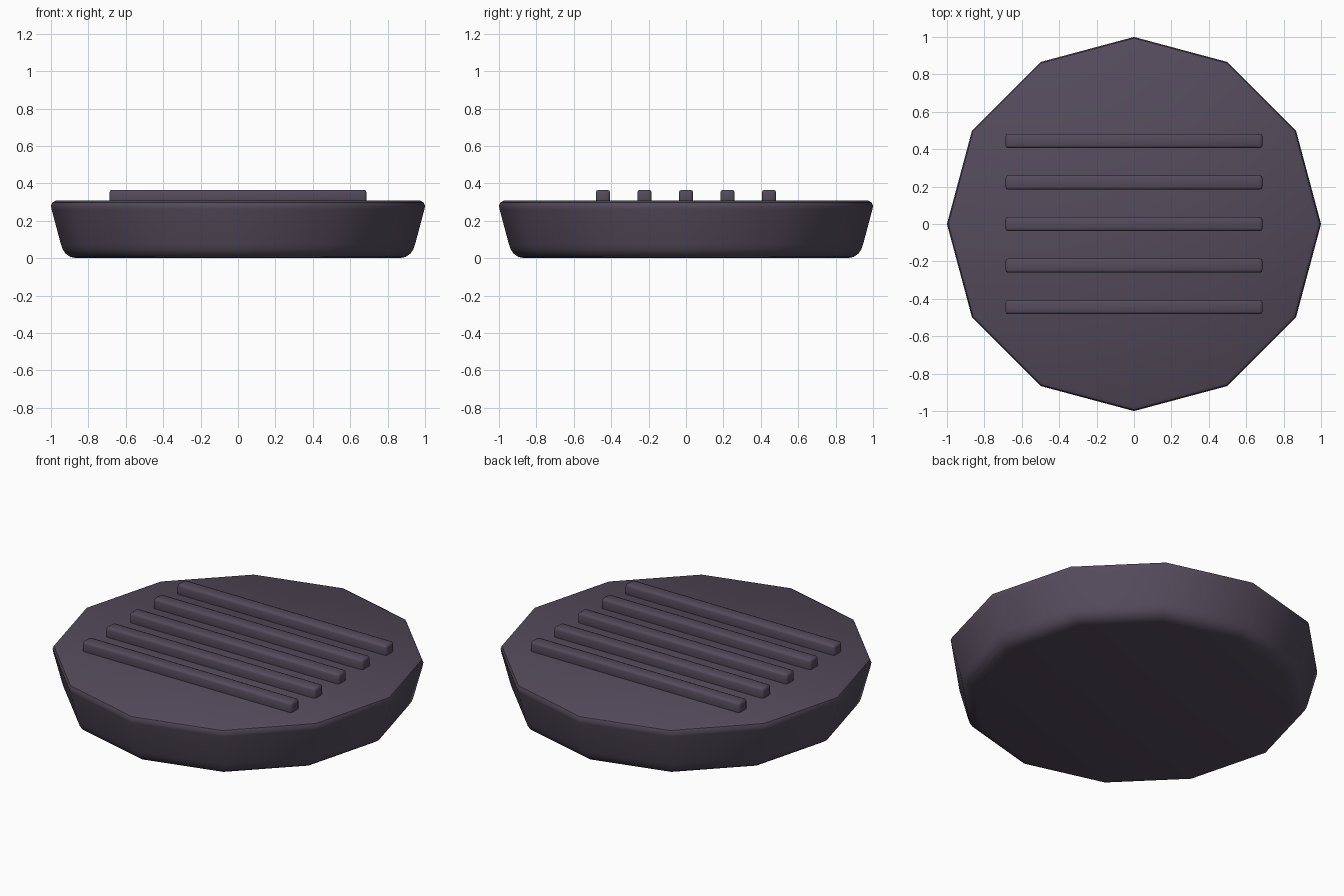
import bpy, bmesh, math

if "Cube" in bpy.data.objects:
    bpy.data.objects.remove(bpy.data.objects["Cube"])

mat = bpy.data.materials.new("dark plum grey")
mat.diffuse_color = (0.088, 0.07, 0.104, 1)
mat.use_nodes = True
mat.node_tree.nodes["Principled BSDF"].inputs["Base Color"].default_value = mat.diffuse_color


def finish(bm, name, angle):
    bmesh.ops.recalc_face_normals(bm, faces=bm.faces)
    mesh = bpy.data.meshes.new(name)
    bm.to_mesh(mesh)
    bm.free()
    ob = bpy.data.objects.new(name, mesh)
    bpy.context.collection.objects.link(ob)
    mesh.materials.append(mat)
    bpy.ops.object.select_all(action='DESELECT')
    ob.select_set(True)
    bpy.context.view_layer.objects.active = ob
    bpy.ops.object.shade_smooth_by_angle(angle=math.radians(angle))
    return ob


# Twelve-sided dish body: rounded foot, flared wall, chamfered rim
SIDES = 12
profile = [(0.865, 0.0), (0.897, 0.007), (0.922, 0.024), (0.938, 0.048),
           (0.947, 0.075), (0.997, 0.262), (1.0, 0.28), (0.993, 0.297),
           (0.975, 0.307)]
bm = bmesh.new()
rings = [[bm.verts.new((r * math.cos(math.tau * i / SIDES),
                        r * math.sin(math.tau * i / SIDES), z))
          for i in range(SIDES)] for r, z in profile]
for low, high in zip(rings, rings[1:]):
    for i in range(SIDES):
        j = (i + 1) % SIDES
        bm.faces.new((low[i], low[j], high[j], high[i]))
bm.faces.new(rings[0])
bm.faces.new(rings[-1])
finish(bm, "dish_body", 35)

# Five raised ridges across the top
for n in range(5):
    bm = bmesh.new()
    bmesh.ops.create_cube(bm, size=1)
    for v in bm.verts:
        v.co.x *= 1.374
        v.co.y = v.co.y * 0.076 + (n - 2) * 0.222
        v.co.z = 0.327 + v.co.z * 0.076
    bmesh.ops.bevel(bm, geom=bm.edges[:], offset=0.014, segments=2,
                    profile=0.5, affect='EDGES')
    finish(bm, f"ridge_{n + 1}", 50)
